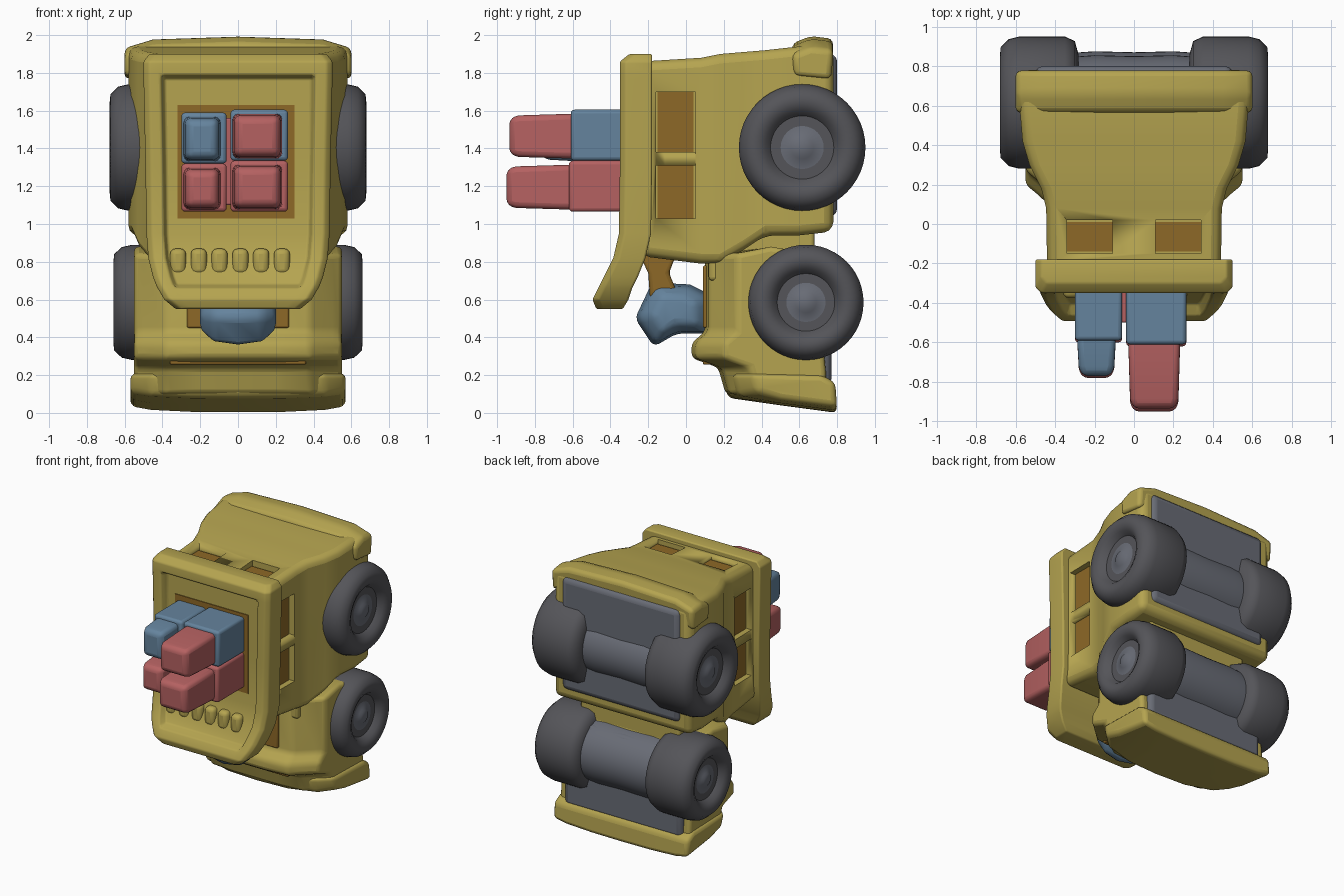
import bpy, bmesh
from math import cos, sin, pi, radians

if "Cube" in bpy.data.objects:
    bpy.data.objects.remove(bpy.data.objects["Cube"])


def material(name, rgb):
    m = bpy.data.materials.new(name)
    m.diffuse_color = (*rgb, 1)
    m.use_nodes = True
    m.node_tree.nodes["Principled BSDF"].inputs["Base Color"].default_value = m.diffuse_color
    return m


YELLOW = material("yellow", (0.46, 0.37, 0.08))
BROWN = material("brown", (0.27, 0.14, 0.02))
DARK = material("dark_grey", (0.09, 0.09, 0.10))
SLATE = material("slate", (0.14, 0.15, 0.18))
BLUE = material("blue", (0.13, 0.23, 0.34))
RED = material("red", (0.46, 0.12, 0.12))


def finish(name, bm, mat, bevel=0.03, angle=40):
    bmesh.ops.recalc_face_normals(bm, faces=bm.faces[:])
    me = bpy.data.meshes.new(name)
    bm.to_mesh(me)
    bm.free()
    ob = bpy.data.objects.new(name, me)
    bpy.context.collection.objects.link(ob)
    if mat:
        me.materials.append(mat)
    bpy.ops.object.select_all(action='DESELECT')
    ob.select_set(True)
    bpy.context.view_layer.objects.active = ob
    bpy.ops.object.shade_smooth_by_angle(angle=radians(angle))
    if bevel:
        b = ob.modifiers.new("soft_edges", 'BEVEL')
        b.width, b.segments, b.limit_method, b.angle_limit = bevel, 3, 'ANGLE', radians(25)
    return ob


def loft(name, rings, mat, bevel=0.03, angle=50):
    """Skin a row of equal-length point rings and cap both ends."""
    bm = bmesh.new()
    rows = [[bm.verts.new(p) for p in ring] for ring in rings]
    n = len(rows[0])
    for a, b in zip(rows, rows[1:]):
        for i in range(n):
            j = (i + 1) % n
            bm.faces.new((a[i], a[j], b[j], b[i]))
    bm.faces.new(rows[0])
    bm.faces.new(rows[-1])
    return finish(name, bm, mat, bevel, angle)


def add_box(bm, x, y, z):
    vs = [bm.verts.new((a, b, c)) for a in x for b in y for c in z]
    for f in ((0, 1, 3, 2), (4, 6, 7, 5), (0, 4, 5, 1), (2, 3, 7, 6), (0, 2, 6, 4), (1, 5, 7, 3)):
        bm.faces.new([vs[i] for i in f])


def boxes(name, ranges, mat, bevel=0.03):
    bm = bmesh.new()
    for r in ranges:
        add_box(bm, *r)
    return finish(name, bm, mat, bevel)


def turned(name, profile, centre, mat, side=1, n=48):
    """Lathe (radius, x) points about an x-parallel axle."""
    rings = [[(side * x, centre[0] + r * cos(2 * pi * i / n), centre[1] + r * sin(2 * pi * i / n))
              for i in range(n)] for r, x in profile]
    return loft(name, rings, mat, 0, 50)


# Cabin and upper fenders, flaring toward the wheels
upper = [(-0.24, .44, .83, 1.86), (0.08, .445, .79, 1.88), (0.18, .47, .79, 1.90),
         (0.30, .53, .86, 1.91), (0.42, .565, .94, 1.92), (0.60, .58, .94, 1.94), (0.78, .58, .96, 1.93)]
cabin = loft("cabin_body", [[(-w, y, a), (w, y, a), (w, y, b), (-w, y, b)]
                            for y, w, a, b in upper], YELLOW, 0.05)

# Recessed windows on both sides and the top end
holes, panes = [], []
for s in (-1, 1):
    for z in ((1.03, 1.31), (1.38, 1.70)):
        holes.append((sorted((s * .395, s * .6)), (-.16, .05), z))
        panes.append((sorted((s * .37, s * .40)), (-.15, .04), z))
    xr = sorted((s * .11, s * .34))
    holes.append((xr, (-.15, .02), (1.83, 2.0)))
    panes.append((xr, (-.14, .01), (1.80, 1.835)))
cutter = boxes("window_cutter", holes, None, 0)
cutter.hide_render = True
cutter.display_type = 'WIRE'
cut = cabin.modifiers.new("windows", 'BOOLEAN')
cut.object, cut.operation, cut.solver = cutter, 'DIFFERENCE', 'EXACT'
boxes("window_panes", panes, BROWN, 0)

# Hood and lower fenders, set back at the sides
rings = []
for x, s in ((-.55, .17), (-.50, .13), (-.38, .02), (-.2, 0), (.2, 0), (.38, .02), (.50, .13), (.55, .17)):
    rings.append([(x, y, z) for y, z in (
        (.10 + s, .84), (.10 + s, .43), (.03 + s, .37), (.03 + s, .29), (.17 + s, .24),
        (.21 + s, .10), (.74, .06), (.74, .22), (.68, .84), (.45, .88))])
loft("hood_and_lower_fenders", rings, YELLOW, 0.025)
boxes("body_core", [((-.42, .42), (.12, .68), (.7, 1.1))], YELLOW, 0.02)
boxes("hood_recess", [((-.27, .27), (.09, .15), (.45, .78)),
                      ((-.36, .36), (.09, .25), (.255, .285))], BROWN, 0.01)

# Bowed bumper at the bottom, lip at the top
rings = []
for x, s in ((-.57, .16), (-.46, .06), (-.25, .01), (0, 0), (.25, .01), (.46, .06), (.57, .16)):
    d = s * .2
    rings.append([(x, y, z) for y, z in ((.19 + s, .21), (.22 + s, .08 + d), (.50, .04 + d), (.80, d),
                                         (.79, .16), (.72, .20))])
loft("bumper", rings, YELLOW, 0.03)
rings = []
for x, d in ((-.60, .06), (-.45, .015), (0, 0), (.45, .015), (.60, .06)):
    rings.append([(x, y, z - d) for y, z in ((.57, 1.84), (.56, 1.955), (.66, 1.995), (.78, 1.98), (.77, 1.82))])
loft("top_lip", rings, YELLOW, 0.03)

# Roof plate: raised rim, sunken centre, lower end curling forward
plate = [(1.90, .47, -.30, .12, 0), (1.86, .50, -.35, .17, 0), (1.79, .50, -.35, .17, 0),
         (1.77, .50, -.35, .17, .05), (1.30, .49, -.35, .17, .05), (.95, .485, -.355, .17, .05),
         (.82, .475, -.385, .17, .05), (.72, .45, -.435, .18, .05), (.68, .435, -.455, .18, .05),
         (.66, .425, -.465, .18, 0), (.60, .39, -.495, .19, 0), (.55, .33, -.475, .14, 0)]
rings = []
for z, w, y, t, r in plate:
    rings.append([(-w, y + t, z), (-w, y + .03, z), (-w + .03, y, z), (-w + .09, y, z), (-w + .11, y + r, z),
                  (w - .11, y + r, z), (w - .09, y, z), (w - .03, y, z), (w, y + .03, z), (w, y + t, z)])
loft("roof_plate", rings, YELLOW, 0.012, 60)

# Row of low ridges and the patch under the blocks
ridges = [((-.36 + .11 * i, -.275 + .11 * i), (-.375, -.28), (.73, .87)) for i in range(6)]
boxes("roof_ridges", ridges, YELLOW, 0.03)
boxes("block_patch", [((-.32, .30), (-.306, -.27), (1.03, 1.63))], BROWN, 0)

# Four stepped blocks standing off the roof: x, z, tip y, step y, colours
blocks = [("upper_left", (-.30, -.06), (1.32, 1.59), -.77, -.59, BLUE, BLUE),
          ("upper_right", (-.04, .265), (1.335, 1.605), -.935, -.61, BLUE, RED),
          ("lower_left", (-.30, -.06), (1.065, 1.32), -.78, -.60, RED, RED),
          ("lower_right", (-.04, .265), (1.065, 1.335), -.95, -.62, RED, RED)]
for name, x, z, tip, step, base_mat, tip_mat in blocks:
    boxes(name + "_block_base", [(x, (step, -.25), z)], base_mat, 0.02)
    inner = []
    for y, g in ((step + .05, .01), (tip + .05, .02), (tip, .035)):
        a, b, c, d = x[0] + g, x[1] - g - .02, z[0] + g, z[1] - g - .01
        inner.append([(a, y, c), (b, y, c), (b, y, d), (a, y, d)])
    loft(name + "_block_tip", inner, tip_mat, 0.03)
boxes("block_fill", [((-.10, 0), (-.5, -.3), (1.1, 1.56))], RED, 0.01)

# Engine hanging between hood and roof, with its bracket
rings = []
for x, k in ((-.20, .55), (-.13, .9), (0, 1), (.13, .9), (.20, .55)):
    rings.append([(x, -.06 + (y + .06) * k, .53 + (z - .53) * k) for y, z in (
        (-.27, .50), (-.17, .35), (-.05, .42), (.14, .42), (.14, .62), (.02, .68), (-.18, .69))])
loft("engine", rings, BLUE, 0.03)
boxes("engine_mount", [((-.13, .13), (.0, .2), (.44, .62))], SLATE, 0.03)
loft("engine_bracket", [[(-.14, a, z), (.14, a, z), (.14, b, z), (-.14, b, z)]
                        for z, a, b in ((.60, -.19, -.03), (.74, -.20, -.09), (.87, -.26, -.04))], BROWN, 0.02)

# Wheels, axles and underside
for label, c, R, out in (("upper", (.615, 1.405), .335, .68), ("lower", (.635, .585), .305, .66)):
    tyre = [(R * .72, .28), (R * .93, .30), (R, .35), (R, out - .10), (R * .96, out - .045), (R * .84, out - .005),
            (R * .70, out), (R * .58, out - .02), (R * .50, out - .055)]
    hub = [(R * .53, out - .1), (R * .53, out - .055), (R * .42, out - .06), (R * .18, out - .045),
           (R * .14, out - .035)]
    for side, tag in ((-1, "left"), (1, "right")):
        turned(f"{label}_{tag}_tyre", tyre, c, DARK, side)
        turned(f"{label}_{tag}_hub", hub, c, SLATE, side, 32)
    turned(label + "_axle_housing", [(.23, -.34), (.24, -.2), (.235, 0), (.24, .2), (.23, .34)], c, SLATE)
boxes("underside_panels", [((-.50, .50), (.66, .80), (1.04, 1.90)),
                           ((-.50, .50), (.64, .77), (.14, .80))], SLATE, 0.04)
